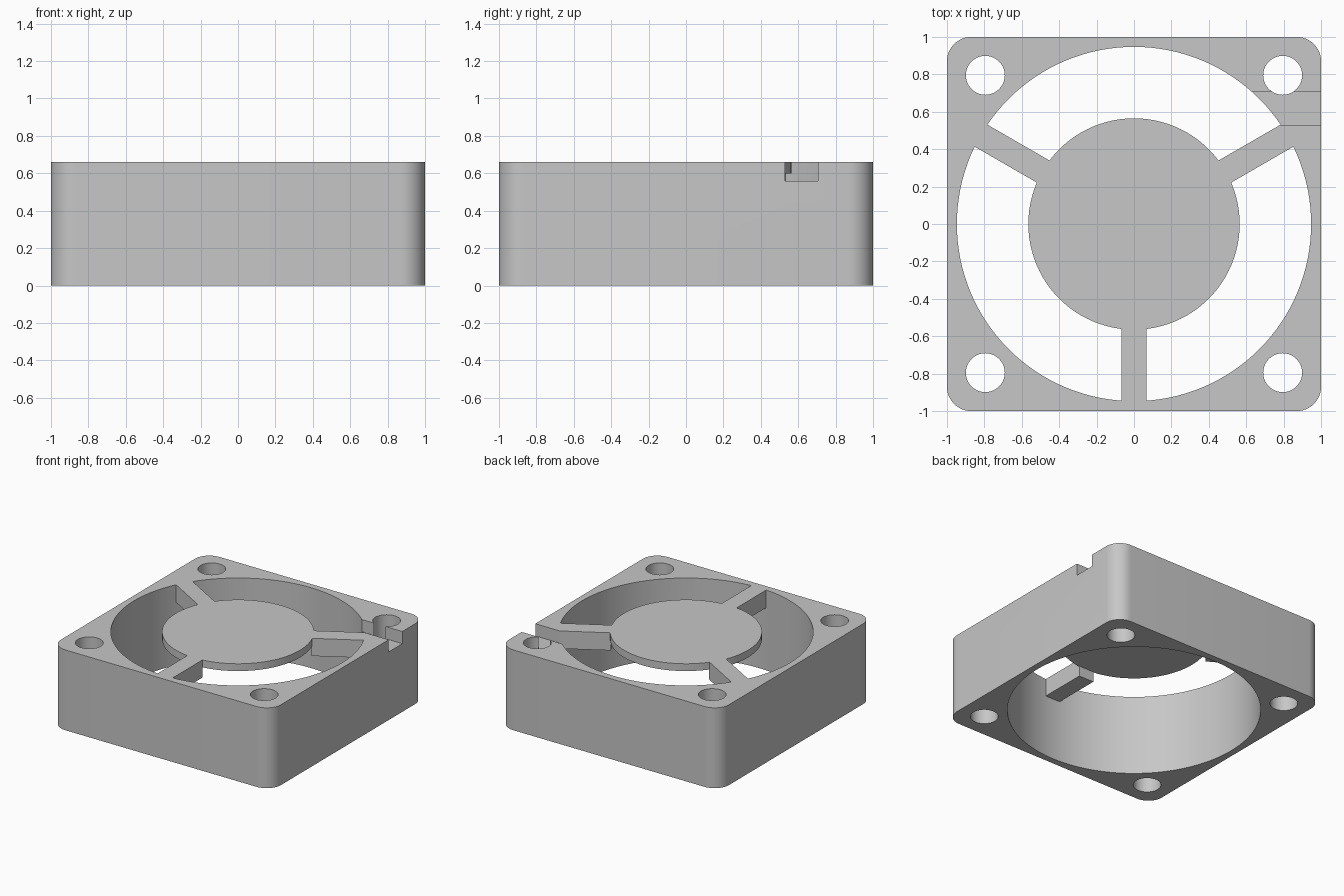
import bpy, bmesh, math
from mathutils import Matrix, Vector

if "Cube" in bpy.data.objects:
    bpy.data.objects.remove(bpy.data.objects["Cube"])

H = 0.66            # housing height
grey = bpy.data.materials.new("light_grey")
grey.diffuse_color = (0.57, 0.57, 0.57, 1)
grey.use_nodes = True
grey.node_tree.nodes["Principled BSDF"].inputs["Base Color"].default_value = grey.diffuse_color


def prism(name, pts, z0, z1):
    """Extrude a closed 2D outline from z0 to z1."""
    bm = bmesh.new()
    face = bm.faces.new([bm.verts.new((x, y, z0)) for x, y in pts])
    ext = bmesh.ops.extrude_face_region(bm, geom=[face])
    top = [v for v in ext["geom"] if isinstance(v, bmesh.types.BMVert)]
    bmesh.ops.translate(bm, verts=top, vec=(0, 0, z1 - z0))
    bmesh.ops.recalc_face_normals(bm, faces=bm.faces)
    me = bpy.data.meshes.new(name)
    bm.to_mesh(me)
    bm.free()
    me.materials.append(grey)
    ob = bpy.data.objects.new(name, me)
    bpy.context.collection.objects.link(ob)
    return ob


def arc(cx, cy, r, a0, a1, n):
    return [(cx + r * math.cos(math.radians(a0 + (a1 - a0) * i / n)),
             cy + r * math.sin(math.radians(a0 + (a1 - a0) * i / n))) for i in range(n + 1)]


def circle(cx, cy, r, n):
    return arc(cx, cy, r, 0, 360, n)[:-1]


def rect(x0, x1, y0, y1):
    return [(x0, y0), (x1, y0), (x1, y1), (x0, y1)]


def combine(target, tool, op):
    """Apply a boolean and remove the tool object."""
    mod = target.modifiers.new("bool", 'BOOLEAN')
    mod.operation, mod.solver, mod.object = op, 'EXACT', tool
    bpy.context.view_layer.objects.active = target
    bpy.ops.object.modifier_apply(modifier=mod.name)
    bpy.data.objects.remove(tool)


# Square housing with rounded corners
R = 0.13
outline = []
for sx, sy, a in ((1, 1, 0), (-1, 1, 90), (-1, -1, 180), (1, -1, 270)):
    outline += arc(sx * (1 - R), sy * (1 - R), R, a, a + 90, 12)
housing = prism("fan_housing", outline, 0, H)

# Air bore and four screw holes
combine(housing, prism("bore", circle(0, 0, 0.947, 128), -0.1, H + 0.1), 'DIFFERENCE')
for sx in (-1, 1):
    for sy in (-1, 1):
        combine(housing, prism("hole", circle(sx * 0.795, sy * 0.795, 0.104, 40),
                               -0.1, H + 0.1), 'DIFFERENCE')

# Thin motor plate with three deeper spokes
hub = prism("motor_plate", circle(0, 0, 0.565, 96), H - 0.06, H)
for ang in (-90, 30, 150):
    spoke = prism("spoke", rect(0.555, 0.96, -0.068, 0.068), H - 0.145, H)
    spoke.data.transform(Matrix.Rotation(math.radians(ang), 4, 'Z'))
    combine(hub, spoke, 'UNION')
combine(housing, hub, 'UNION')

# Cable notch in the right wall
combine(housing, prism("notch", rect(0.6, 1.1, 0.528, 0.705), H - 0.1, H + 0.1), 'DIFFERENCE')

# Smooth the curved walls, keep edges sharp
for o in bpy.context.selected_objects:
    o.select_set(False)
housing.select_set(True)
bpy.context.view_layer.objects.active = housing
bpy.ops.object.shade_smooth_by_angle(angle=math.radians(30))
